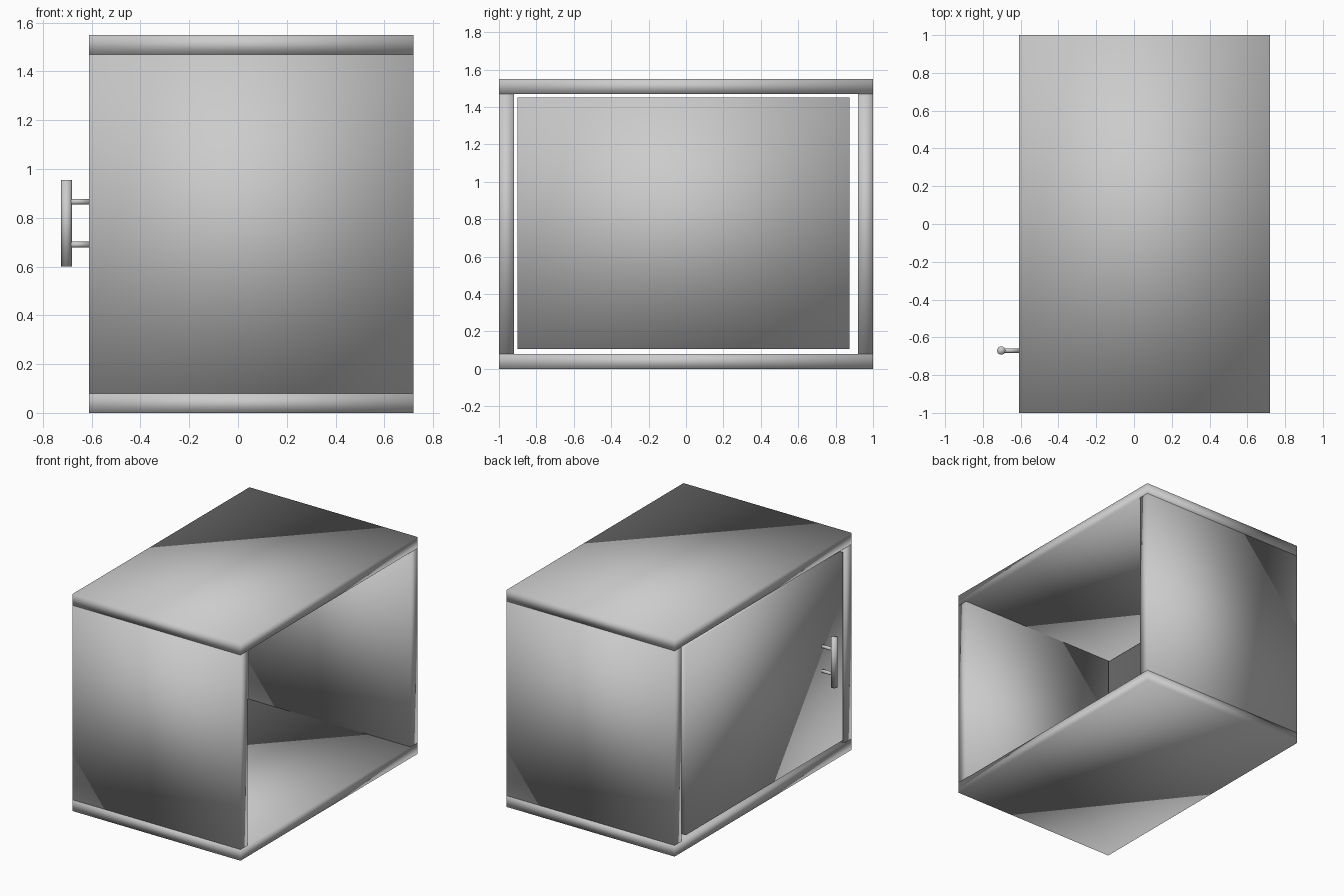
import bpy
import math

cube = bpy.data.objects.get("Cube")
if cube:
    bpy.data.objects.remove(cube, do_unlink=True)

# Single flat grey
grey = bpy.data.materials.new("light_grey")
grey.use_nodes = True
colour = (0.6, 0.6, 0.6, 1)
grey.diffuse_color = colour
for node in grey.node_tree.nodes:
    if node.type == 'BSDF_PRINCIPLED':
        node.inputs["Base Color"].default_value = colour


def finish(name):
    """Apply scale, smooth shading, material and name to the active object."""
    obj = bpy.context.object
    obj.name = name
    bpy.ops.object.transform_apply(location=False, rotation=True, scale=True)
    bpy.ops.object.shade_smooth()
    obj.data.materials.append(grey)
    return obj


def board(name, low, high):
    centre = [(a + b) / 2 for a, b in zip(low, high)]
    bpy.ops.mesh.primitive_cube_add(size=1, location=centre)
    bpy.context.object.scale = [b - a for a, b in zip(low, high)]
    return finish(name)


def rod(name, centre, radius, length, tilt=0):
    bpy.ops.mesh.primitive_cylinder_add(vertices=32, radius=radius, depth=length,
                                        location=centre, rotation=(0, tilt, 0))
    return finish(name)


# Carcass dimensions
OUTER, OPEN = -0.61, 0.72      # door side and open side
HEIGHT, THICK = 1.55, 0.08

# Top and bottom boards
board("bottom_board", (OUTER, -1, 0), (OPEN, 1, THICK))
board("top_board", (OUTER, -1, HEIGHT - THICK), (OPEN, 1, HEIGHT))

# Side panels between them
for name, y in (("front_panel", -1), ("back_panel", 1 - THICK)):
    board(name, (OUTER, y, THICK), (OPEN, y + THICK, HEIGHT - THICK))

# Inset door with a gap all round
board("door", (OUTER, -0.9, 0.105), (OUTER + THICK, 0.875, 1.45))

# Bar handle on two posts
HANDLE_Y, BAR_X = -0.67, -0.703
rod("handle_bar", (BAR_X, HANDLE_Y, 0.778), 0.022, 0.355)
for name, z in (("lower_post", 0.69), ("upper_post", 0.866)):
    rod("handle_" + name, ((BAR_X + OUTER) / 2, HANDLE_Y, z), 0.012,
        OUTER - BAR_X, math.pi / 2)
